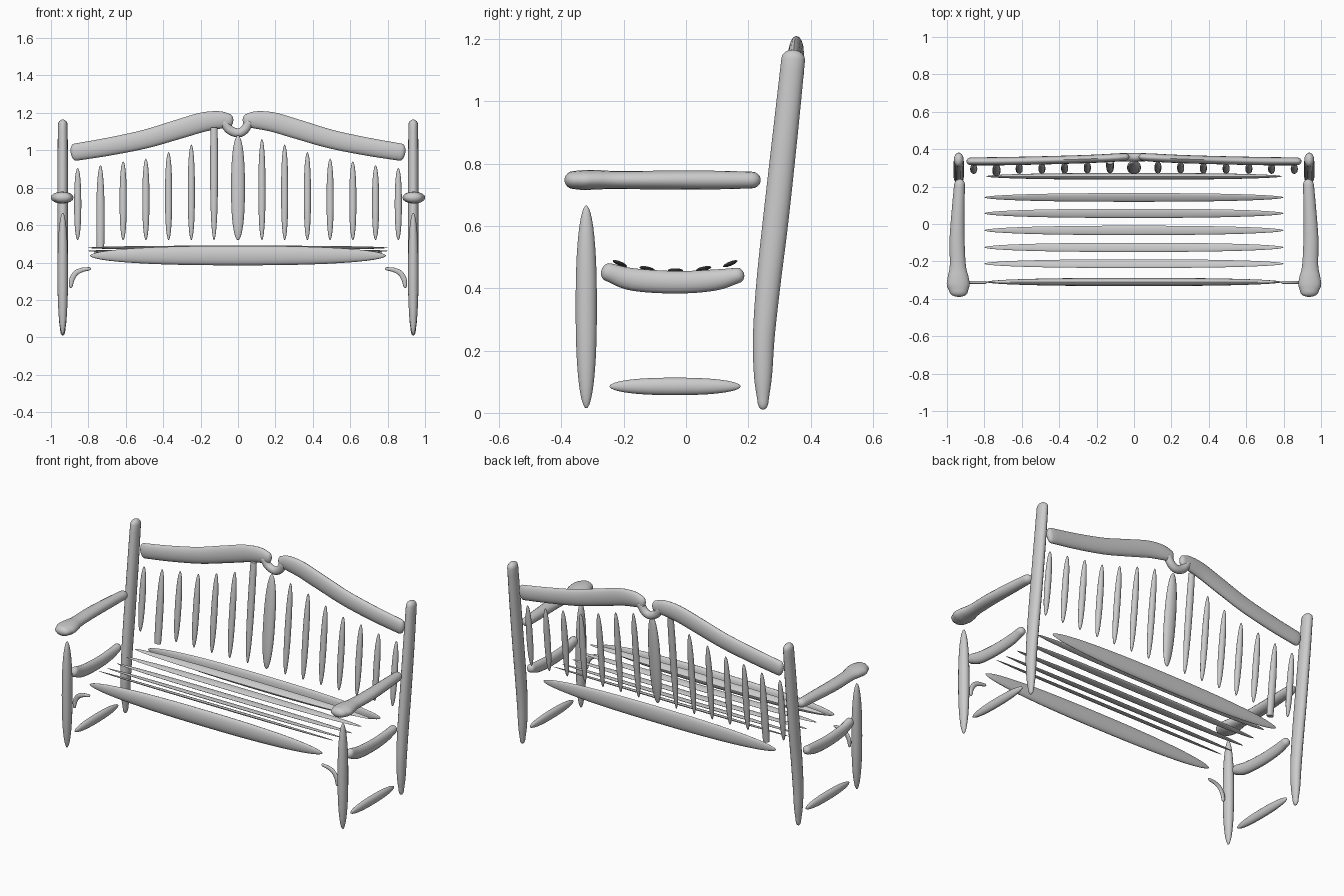
import bpy
import bmesh
import math
from mathutils import Vector

cube = bpy.data.objects.get("Cube")
if cube:
    bpy.data.objects.remove(cube, do_unlink=True)

grey = bpy.data.materials.new("plain grey")
grey.use_nodes = True
grey.diffuse_color = (0.6, 0.6, 0.6, 1)
grey.node_tree.nodes["Principled BSDF"].inputs["Base Color"].default_value = (0.6, 0.6, 0.6, 1)

X, Y = Vector((1, 0, 0)), Vector((0, 1, 0))
SIDES = 16


def tube(name, rings, side):
    """Skin elliptical rings (centre, half width along side, half height)."""
    bm = bmesh.new()
    loops = []
    for i, (p, a, b) in enumerate(rings):
        t = rings[min(i + 1, len(rings) - 1)][0] - rings[max(i - 1, 0)][0]
        up = t.cross(side).normalized()
        angles = [math.tau * k / SIDES for k in range(SIDES)]
        loops.append([bm.verts.new(p + side * a * math.cos(u) + up * b * math.sin(u))
                      for u in angles])
    for low, high in zip(loops, loops[1:]):
        for k in range(SIDES):
            n = (k + 1) % SIDES
            bm.faces.new((low[k], low[n], high[n], high[k]))
    bm.faces.new(loops[0])
    bm.faces.new(loops[-1])
    bmesh.ops.recalc_face_normals(bm, faces=bm.faces)
    mesh = bpy.data.meshes.new(name)
    bm.to_mesh(mesh)
    bm.free()
    mesh.materials.append(grey)
    obj = bpy.data.objects.new(name, mesh)
    bpy.context.collection.objects.link(obj)
    bpy.ops.object.select_all(action='DESELECT')
    obj.select_set(True)
    bpy.context.view_layer.objects.active = obj
    bpy.ops.object.shade_smooth_by_angle(angle=math.radians(50))


def spindle(name, start, end, a, b, side, low=-1.0, high=1.0):
    """Bar that swells in the middle; low and high cut its tips off flat."""
    start, end = Vector(start), Vector(end)
    rings = []
    steps = 24
    first, last = math.asin(low), math.asin(high)
    for i in range(steps + 1):
        t = math.sin(first + (last - first) * i / steps)
        r = max(max(0, 1 - abs(t) ** 2.4) ** 0.5, 0.04)
        rings.append((start.lerp(end, (t - low) / (high - low)), a * r, b * r))
    tube(name, rings, side)


def sweep(name, stations, side, cap=0.03, steps=6):
    """Smooth path of (x, y, z, half width, half height) with domed ends."""
    pts = [Vector(s) for s in stations]
    pts = [2 * pts[0] - pts[1]] + pts + [2 * pts[-1] - pts[-2]]
    path = []
    for p0, p1, p2, p3 in zip(pts, pts[1:], pts[2:], pts[3:]):
        for i in range(steps):
            t = i / steps
            path.append(0.5 * (2 * p1 + (p2 - p0) * t + (2 * p0 - 5 * p1 + 4 * p2 - p3) * t * t
                               + (3 * p1 - p0 - 3 * p2 + p3) * t ** 3))
    path.append(pts[-2])
    rings = [(Vector(p[:3]), p[3], p[4]) for p in path]

    def dome(edge, inner):
        out = (edge[0] - inner[0]).normalized()
        turns = [math.radians(d) for d in (22, 44, 64, 80)]
        return [(edge[0] + out * cap * math.sin(u), edge[1] * math.cos(u), edge[2] * math.cos(u))
                for u in turns]

    rings = dome(rings[0], rings[1])[::-1] + rings + dome(rings[-1], rings[-2])
    tube(name, rings, side)


for word, s in (("left", 1), ("right", -1)):
    # Posts
    sweep("rear_post_" + word,
          [(s * .937, y, z, a, b) for y, z, a, b in (
              (.247, .04, .014, .018), (.247, .12, .022, .029), (.25, .25, .027, .035),
              (.265, .42, .028, .039), (.288, .62, .028, .041), (.319, .9, .028, .04),
              (.344, 1.135, .026, .038))], X)
    spindle("front_post_" + word, (s * .937, -.32, .015), (s * .937, -.32, .665), .028, .034, X)

    # Armrest with a rounded hand knob
    sweep("armrest_" + word,
          [(s * x, y, z, a, b) for x, y, z, a, b in (
              (.938, -.36, .747, .05, .029), (.94, -.325, .747, .061, .032),
              (.94, -.285, .748, .056, .031), (.942, -.22, .747, .043, .029),
              (.946, -.08, .747, .04, .03), (.94, .08, .747, .034, .03),
              (.933, .21, .747, .029, .027))], X)

    # Curved seat side and low stretcher
    sweep("seat_side_" + word,
          [(s * .937, y, z, .024, h) for y, z, h in (
              (-.25, .452, .029), (-.17, .428, .036), (-.03, .419, .036),
              (.09, .426, .034), (.165, .441, .025))], X, cap=.022)
    spindle("stretcher_" + word, (s * .937, -.245, .085), (s * .937, .175, .085), .02, .028, X)

    # Small corner bracket
    sweep("bracket_" + word,
          [(s * x, -.312, z, .008, h) for x, z, h in (
              (-.893, .278, .01), (-.888, .31, .014), (-.868, .343, .014),
              (-.835, .36, .012), (-.8, .366, .009))], Y, cap=.014)

    # Arched half of the top rail
    sweep("top_rail_" + word,
          [(s * x, y, z, d, h) for x, y, z, d, h in (
              (.87, .335, .99, .021, .046), (.7, .336, 1.018, .022, .048),
              (.5, .34, 1.059, .022, .05), (.32, .345, 1.112, .022, .052),
              (.19, .35, 1.15, .022, .052), (.1, .355, 1.162, .022, .047),
              (.05, .358, 1.158, .02, .037))], Y, cap=.025)

# Looped link joining the rail halves
sweep("rail_link",
      [(x, .357, z, .022, .024) for x, z in (
          (-.075, 1.15), (-.045, 1.11), (0, 1.093), (.035, 1.11), (.06, 1.15))], Y, cap=.01)

# Long seat rails
for name, y, d in (("front_seat_rail", -.31, .022), ("back_seat_rail", .255, .018)):
    spindle(name, (-.79, y, .437), (.79, y, .437), d, .052, Y)

# Dished seat slats
for i, y in enumerate((-.212, -.125, -.034, .057, .142)):
    z = .457 + .7 * (y + .034) ** 2
    tilt = 2.2 * (y + .034)
    side = Vector((0, math.cos(tilt), math.sin(tilt)))
    spindle(f"seat_slat_{i + 1}", (-.8, y, z), (.8, y, z), .025, .007, side)


# Leaning back slats
def back_slat(name, x, bottom, top, a, b, low=-1.0, high=1.0):
    def lean(z):
        return .275 + .1 * (z - .52)
    spindle(name, (x, lean(bottom), bottom), (x, lean(top), top), a, b, X, low, high)


back_slat("back_slat_centre", 0, .52, 1.08, .037, .022)
tops = (1.06, 1.03, .99, .955, .94, .92, .905)
for i, top in enumerate(tops):
    x = .128 + .1215 * i
    back_slat(f"back_slat_left_{i + 1}", x, .52, top, .019, .017)
    # Two slats on the right run on to a blunt end
    if i == 0:
        back_slat("back_slat_right_1", -x, .52, 1.12, .021, .018, high=.55)
    elif i == 5:
        back_slat("back_slat_right_6", -x, .482, top, .022, .018, low=-.5)
    else:
        back_slat(f"back_slat_right_{i + 1}", -x, .52, top, .019, .017)
